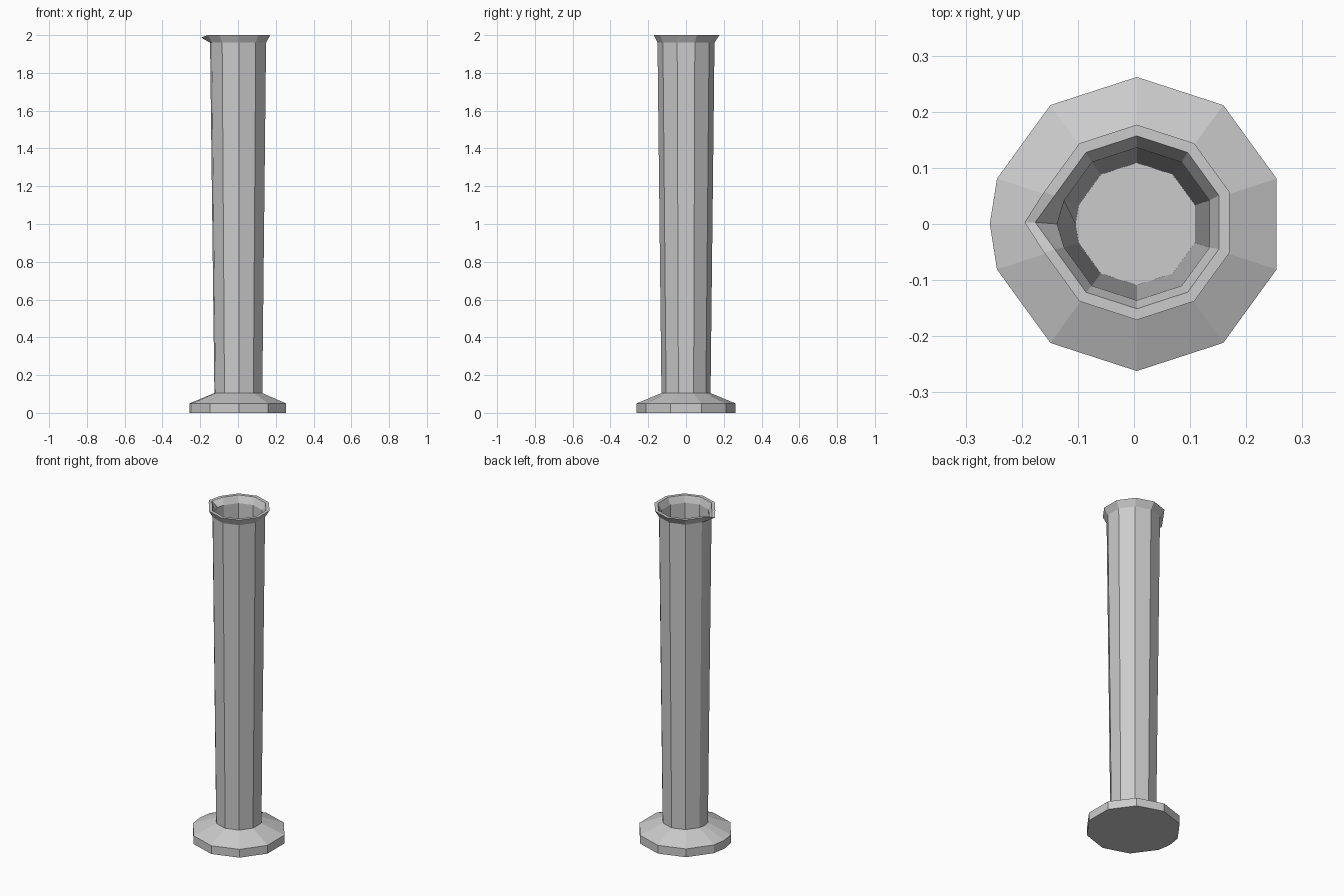
import bpy, bmesh
from math import radians, cos, sin

cube = bpy.data.objects.get("Cube")
if cube:
    bpy.data.objects.remove(cube, do_unlink=True)

# Single plain grey
grey = bpy.data.materials.new("light_grey")
grey.use_nodes = True
colour = (0.6, 0.6, 0.6, 1)
grey.diffuse_color = colour
grey.node_tree.nodes["Principled BSDF"].inputs["Base Color"].default_value = colour

# Ten even corners plus one extra corner where the spout sits, at -x
ANGLES = sorted([18 + 36 * i for i in range(10)] + [180])
CENTRE_X = 0.005


def add_ring(bm, radius, z, spout=0.0, drop=0.0, shift_y=0.0):
    ring = []
    for a in ANGLES:
        tip = a == 180
        r = radius + (spout if tip else 0)
        ring.append(bm.verts.new((CENTRE_X + r * cos(radians(a)),
                                  shift_y + r * sin(radians(a)),
                                  z - (drop if tip else 0))))
    return ring


def lathe(name, profile):
    """Skin rings from the first to the last, and cap both ends."""
    bm = bmesh.new()
    rings = [add_ring(bm, *p) for p in profile]
    n = len(ANGLES)
    for low, high in zip(rings, rings[1:]):
        for i in range(n):
            j = (i + 1) % n
            bm.faces.new((low[i], low[j], high[j], high[i]))
    bm.faces.new(rings[0][::-1])
    bm.faces.new(rings[-1])
    bmesh.ops.recalc_face_normals(bm, faces=bm.faces)
    mesh = bpy.data.meshes.new(name)
    bm.to_mesh(mesh)
    bm.free()
    mesh.materials.append(grey)
    obj = bpy.data.objects.new(name, mesh)
    bpy.context.collection.objects.link(obj)
    return obj


# Foot, tapered tube, flared lip with spout, then the hollow inside to its floor
lathe("measuring_cylinder", [
    (0.262, 0.0),
    (0.262, 0.05),
    (0.13, 0.105),
    (0.151, 1.96, 0.002),
    (0.174, 2.0, 0.026, 0.013, 0.003),
    (0.154, 2.0, 0.027, 0.013, 0.003),
    (0.136, 1.96, 0.006),
    (0.109, 0.105),
])
